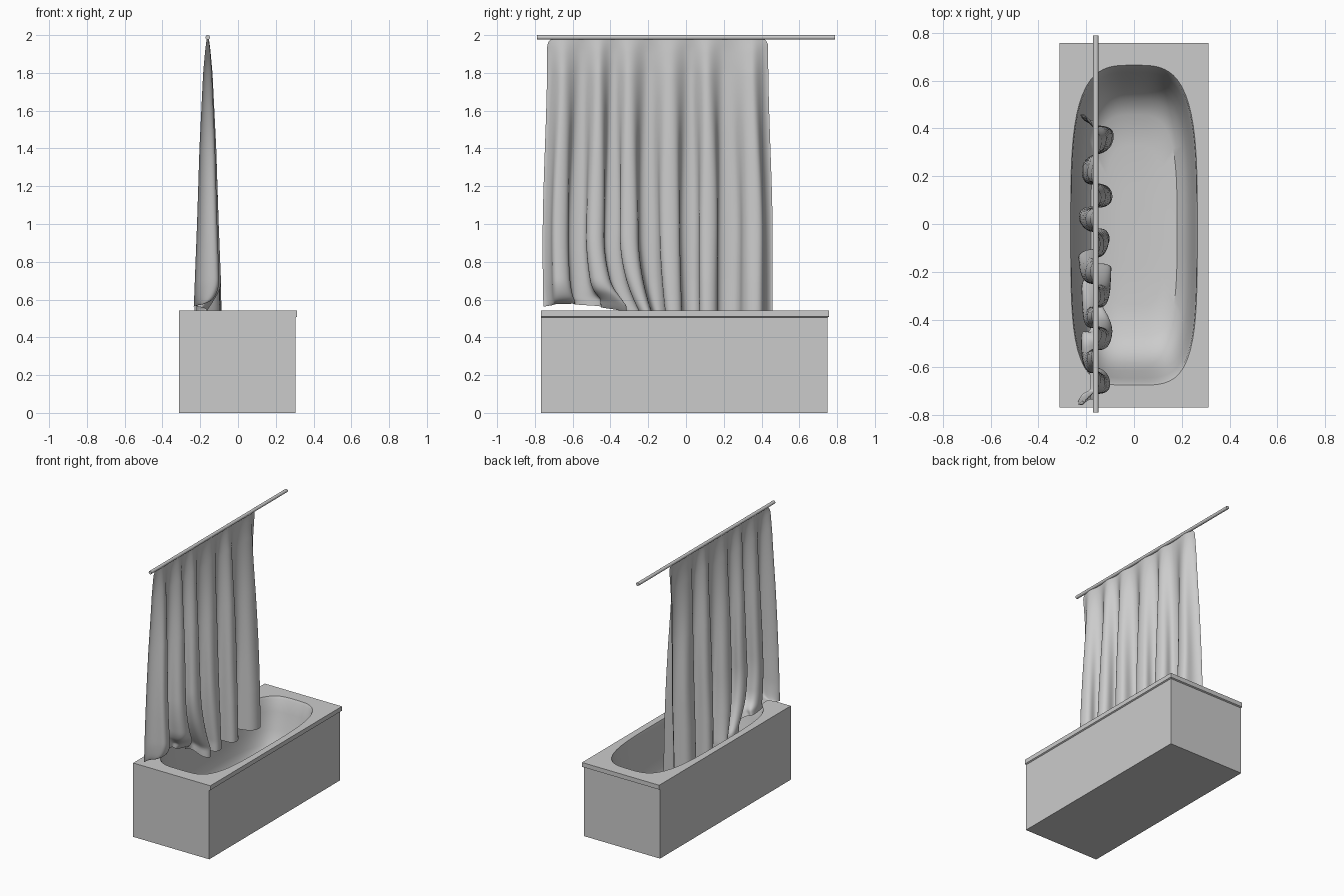
import bpy, bmesh
from math import sin, cos, pi, exp, copysign

if "Cube" in bpy.data.objects:
    bpy.data.objects.remove(bpy.data.objects["Cube"])


def lerp_table(t, table):
    for (a, va), (b, vb) in zip(table, table[1:]):
        if t <= b:
            return va + (vb - va) * max(0, t - a) / (b - a)
    return table[-1][1]


def smooth(t):
    t = min(1, max(0, t))
    return t * t * (3 - 2 * t)


def finish(bm, name, angle=None):
    mesh = bpy.data.meshes.new(name)
    bm.normal_update()
    bm.to_mesh(mesh)
    bm.free()
    obj = bpy.data.objects.new(name, mesh)
    bpy.context.collection.objects.link(obj)
    bpy.ops.object.select_all(action='DESELECT')
    obj.select_set(True)
    bpy.context.view_layer.objects.active = obj
    if angle is None:
        bpy.ops.object.shade_smooth()
    else:
        bpy.ops.object.shade_smooth_by_angle(angle=angle)
    return obj


# Bathtub: stacked rings from the underside up over the lip and down the basin
N = 96


def rect_ring(x0, x1, y0, y1, z):
    pts = []
    for i in range(N):
        c, s = cos(2 * pi * i / N), sin(2 * pi * i / N)
        m = max(abs(c), abs(s))
        pts.append(((x0 + x1) / 2 + (x1 - x0) / 2 * c / m,
                    (y0 + y1) / 2 + (y1 - y0) / 2 * s / m, z))
    return pts


def basin_ring(sx, sy, z):
    pts = []
    for i in range(N):
        c, s = cos(2 * pi * i / N), sin(2 * pi * i / N)
        n = 3.4 if s > 0 else 4
        r = (abs(c) ** n + abs(s) ** n) ** (-1 / n)
        pts.append((0.265 * sx * c * r, -0.005 + 0.67 * sy * s * r, z))
    return pts


rings = [rect_ring(-0.313, 0.304, -0.768, 0.748, 0),
         rect_ring(-0.313, 0.304, -0.768, 0.748, 0.505),
         rect_ring(-0.313, 0.313, -0.768, 0.758, 0.51),
         rect_ring(-0.313, 0.313, -0.768, 0.758, 0.542)]
for sx, sy, z in [(1, 1, 0.542), (0.985, 0.985, 0.525), (0.96, 0.955, 0.44),
                  (0.92, 0.91, 0.32), (0.87, 0.86, 0.22), (0.8, 0.79, 0.155),
                  (0.68, 0.69, 0.115), (0.45, 0.5, 0.1), (0.2, 0.25, 0.097)]:
    rings.append(basin_ring(sx, sy, z))

bm = bmesh.new()
loops = [[bm.verts.new(p) for p in ring] for ring in rings]
for a, b in zip(loops, loops[1:]):
    for i in range(N):
        j = (i + 1) % N
        bm.faces.new((a[i], a[j], b[j], b[i]))
bm.faces.new(loops[0][::-1])
bm.faces.new(loops[-1])
finish(bm, "bathtub", 0.6)

# Curtain rod
bpy.ops.mesh.primitive_cylinder_add(vertices=24, radius=0.012, depth=1.58,
                                    location=(-0.16, 0, 1.988), rotation=(pi / 2, 0, 0))
rod = bpy.context.object
rod.name = "curtain_rod"
bpy.ops.object.shade_smooth_by_angle(angle=0.6)

# Curtain: pleated sheet, tight at the rod, its front end crumpled on the tub rim
FOLDS = [-.75, -.66, -.57, -.47, -.39, -.31, -.2, -.08, .02, .12, .21, .36, .45]
DEPTH = [(0.42, .076), (0.7, .07), (1.0, .058), (1.4, .045), (1.8, .025), (1.92, .014), (1.98, .006)]
NU, NV = 240, 100
TOP, BOTTOM = 1.98, 0.42


def curtain_point(u, v):
    z = TOP + (BOTTOM - TOP) * v
    k = u * (len(FOLDS) - 1)
    y = lerp_table(k, list(enumerate(FOLDS)))
    phase = k * pi
    side = -cos(phase)
    spread = smooth((1.9 - z) / 1.0)
    depth = lerp_table(z, DEPTH) * (0.88 + 0.12 * sin(k * 2.3 + 1))
    # gather slightly at the top, round the upper corners
    y = -0.15 + (y + 0.15) * (0.975 + 0.04 * spread)
    if z > 1.94:
        y -= 0.02 * ((z - 1.94) / 0.04) ** 2 * (2 * u - 1) ** 15
    # bulging pleats, swept sideways near the rim
    y += 0.017 * spread * sin(2 * phase) * smooth(u * 12) * smooth((1 - u) * 12)
    y += 0.006 * spread * sin(3 * z + k) * sin(pi * u)
    s = max(0, 0.95 - z) / 0.42
    y += 0.11 * min(s, 1.1) ** 2 * exp(-((y + 0.38) / 0.2) ** 2)
    x = -0.16 + depth * side
    # crumpled front end lying outward over the rim
    w = smooth((0.42 - u) / 0.2)
    e = min(1, max(0, 0.72 - z) / 0.3)
    if w > 0 and e > 0:
        rest = 0.72 - 0.155 * e ** 0.75 + 0.012 * e * sin(phase * 0.5 + 6 * e)
        x -= w * e * e * (0.045 + 0.045 * side)
        z = z + (max(0.55, rest) - z) * w
        x = max(x, -0.29)
    return x, max(y, -0.775), z


bm = bmesh.new()
grid = [[bm.verts.new(curtain_point(i / NU, j / NV)) for i in range(NU + 1)]
        for j in range(NV + 1)]
for a, b in zip(grid, grid[1:]):
    for i in range(NU):
        bm.faces.new((a[i], b[i], b[i + 1], a[i + 1]))
bmesh.ops.smooth_vert(bm, verts=[v for row in grid[1:] for v in row[1:-1]], factor=0.5,
                      use_axis_x=True, use_axis_y=True, use_axis_z=True)
finish(bm, "shower_curtain")
